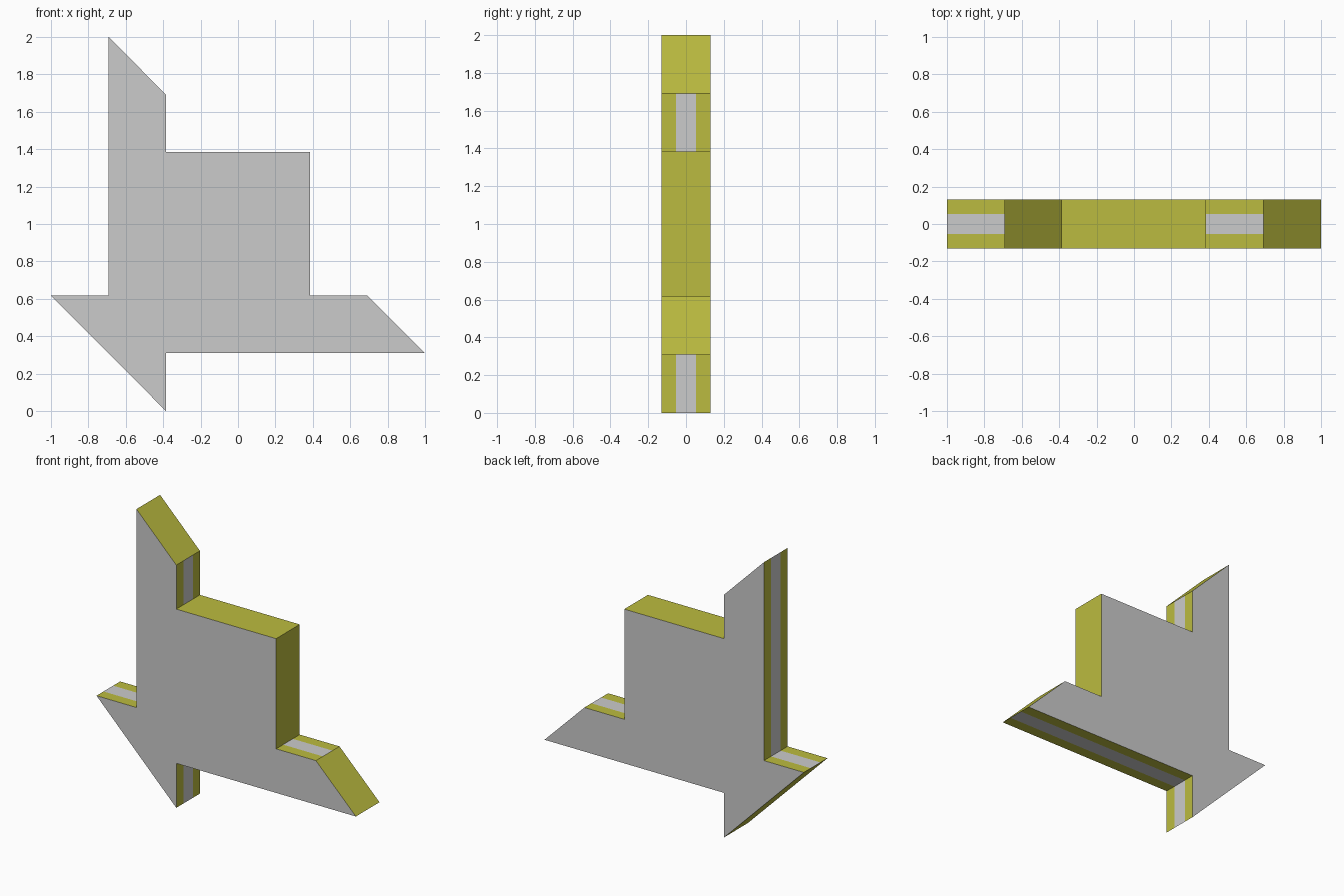
import bpy, bmesh

if "Cube" in bpy.data.objects:
    bpy.data.objects.remove(bpy.data.objects["Cube"])

def material(name, rgb):
    m = bpy.data.materials.new(name)
    m.diffuse_color = (*rgb, 1)
    m.use_nodes = True
    m.node_tree.nodes["Principled BSDF"].inputs["Base Color"].default_value = m.diffuse_color
    return m

# Outline in the x-z plane; flag marks edges (to the next point) with a grey stripe
A, B, C = 0.385, 0.692, 1.0
Z1, Z2, Z3, Z4 = 0.31, 0.617, 1.385, 1.692
outline = [
    (-B, 2.0, False), (-A, Z4, True), (-A, Z3, False), (A, Z3, False),
    (A, Z2, True), (B, Z2, False), (C, Z1, True), (-A, Z1, True),
    (-A, 0.0, False), (-C, Z2, True), (-B, Z2, True),
]
layers = [-0.13, -0.053, 0.053, 0.13]

bm = bmesh.new()
rings = [[bm.verts.new((x, y, z)) for x, z, _ in outline] for y in layers]

# Front and back plates
bm.faces.new(rings[0])
bm.faces.new(rings[-1])

# Rim walls in three bands, the middle one striped
n = len(outline)
for k in range(3):
    for i in range(n):
        j = (i + 1) % n
        f = bm.faces.new((rings[k][i], rings[k][j], rings[k + 1][j], rings[k + 1][i]))
        f.material_index = 0 if (k == 1 and outline[i][2]) else 1

bmesh.ops.recalc_face_normals(bm, faces=bm.faces)
mesh = bpy.data.meshes.new("emblem_plate")
bm.to_mesh(mesh)
bm.free()
mesh.materials.append(material("grey", (0.8, 0.8, 0.8)))
mesh.materials.append(material("olive", (0.5, 0.5, 0.05)))
plate = bpy.data.objects.new("emblem_plate", mesh)
bpy.context.collection.objects.link(plate)
